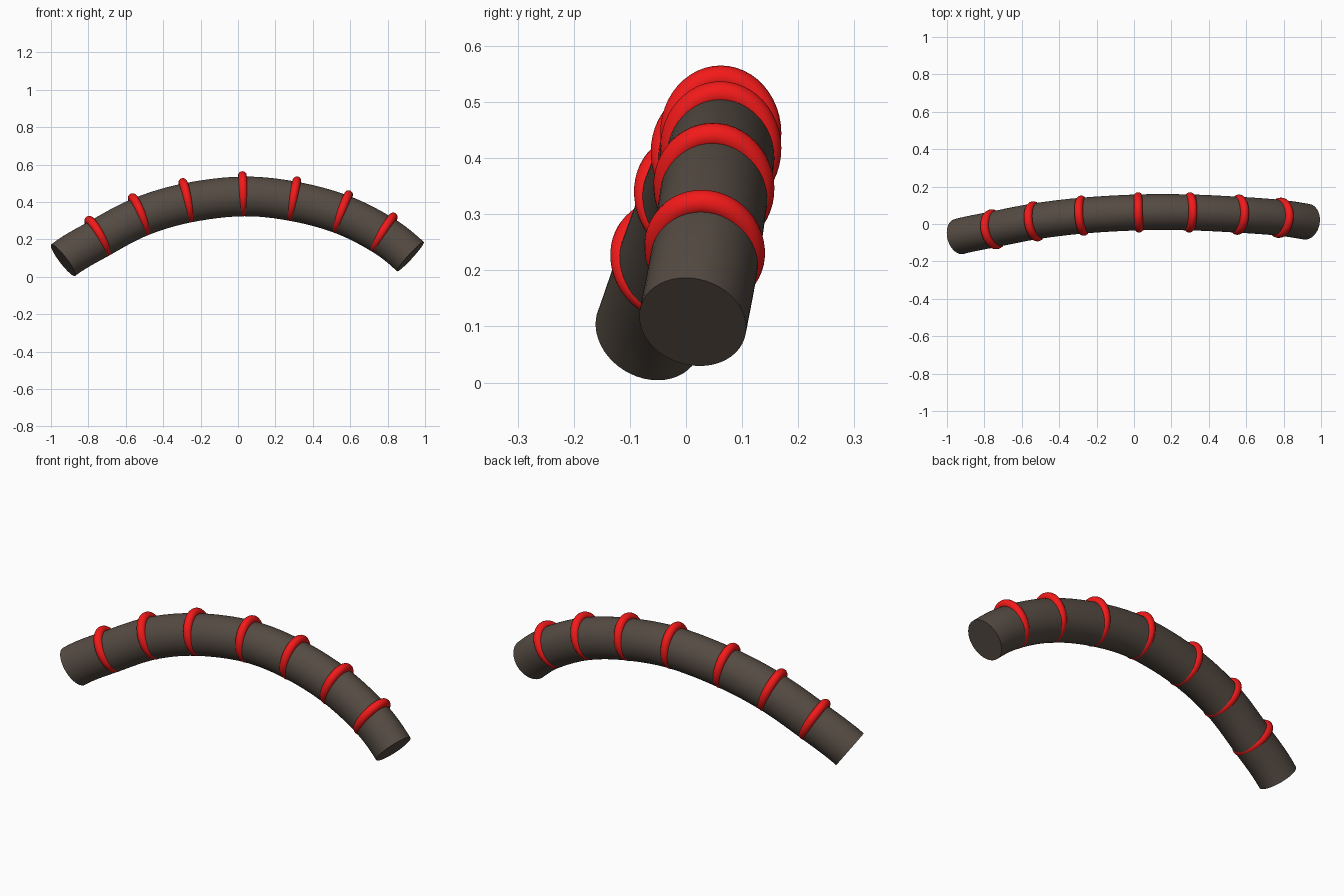
import bpy, bmesh
from math import sin, cos, pi
from mathutils import Vector

if "Cube" in bpy.data.objects:
    bpy.data.objects.remove(bpy.data.objects["Cube"])

# Centre line; first and last points only steer the end tangents
PATH = [Vector(p) for p in [
    (-1.105, -.125, -.075), (-.935, -.067, .089), (-.743, -.027, .205),
    (-.523, .015, .32), (-.273, .045, .395), (.025, .062, .43),
    (.295, .062, .404), (.552, .05, .335), (.772, .034, .225),
    (.922, .012, .108), (1.06, -.018, -.04)]]
SIDE_R, UP_R = .096, .106


def frame(i, t):
    """Position, sideways and upward directions on the smooth path."""
    a, b, c, d = PATH[i - 1:i + 3]
    p = .5 * (2*b + (c - a)*t + (2*a - 5*b + 4*c - d)*t*t + (3*b - a - 3*c + d)*t**3)
    tan = (.5 * ((c - a) + 2*(2*a - 5*b + 4*c - d)*t + 3*(3*b - a - 3*c + d)*t*t)).normalized()
    side = Vector((0, 0, 1)).cross(tan).normalized()
    return p, side, tan.cross(side), tan


def material(name, rgb):
    m = bpy.data.materials.new(name)
    m.diffuse_color = (*rgb, 1)
    m.use_nodes = True
    m.node_tree.nodes["Principled BSDF"].inputs["Base Color"].default_value = m.diffuse_color
    return m


def make(name, rings, mat, closed):
    """Skin a series of point loops; closed joins last to first, otherwise cap the ends."""
    bm = bmesh.new()
    loops = [[bm.verts.new(p) for p in r] for r in rings]
    n = len(loops[0])
    pairs = list(zip(loops, loops[1:])) + ([(loops[-1], loops[0])] if closed else [])
    for r, s in pairs:
        for k in range(n):
            bm.faces.new((r[k], r[(k + 1) % n], s[(k + 1) % n], s[k]))
    if not closed:
        bm.faces.new(loops[0][::-1])
        bm.faces.new(loops[-1])
    bmesh.ops.recalc_face_normals(bm, faces=bm.faces)
    me = bpy.data.meshes.new(name)
    bm.to_mesh(me)
    bm.free()
    ob = bpy.data.objects.new(name, me)
    bpy.context.collection.objects.link(ob)
    me.materials.append(mat)
    bpy.ops.object.select_all(action='DESELECT')
    ob.select_set(True)
    bpy.context.view_layer.objects.active = ob
    bpy.ops.object.shade_smooth_by_angle(angle=.7)


brown = material("dark_brown", (.09, .07, .055))
red = material("red", (.9, .01, .01))

# Curved handle tube
stations = [(i, t / 6) for i in range(1, 9) for t in range(6)] + [(8, 1)]
tube = []
for i, t in stations:
    p, s, u, _ = frame(i, t)
    tube.append([p + s*SIDE_R*cos(2*pi*k/48) + u*UP_R*sin(2*pi*k/48) for k in range(48)])
make("curved_tube", tube, brown, False)

# Seven bands, set slightly towards the outside of the bend
MINOR = .023
for i in range(2, 9):
    p, s, u, tan = frame(i, 0)
    p = p + u * .014
    loops = []
    for k in range(48):
        a = 2*pi*k/48
        c = p + s*.085*cos(a) + u*.098*sin(a)
        out = s*cos(a) + u*sin(a)
        loops.append([c + MINOR*(out*cos(2*pi*j/16) + tan*sin(2*pi*j/16)) for j in range(16)])
    make(f"band_{i - 1}", loops, red, True)
